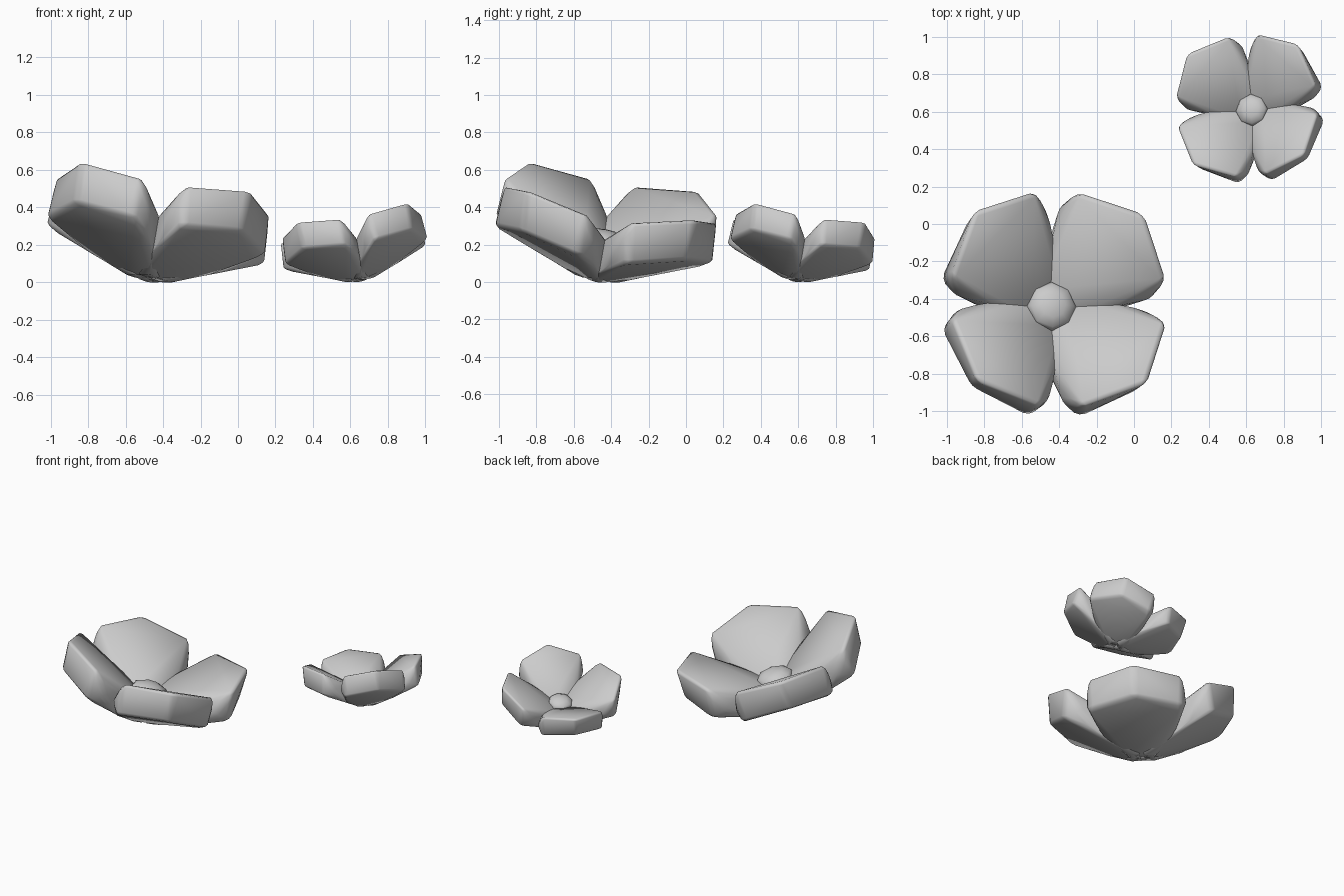
import bpy, bmesh, math
from mathutils import Matrix, Vector

if "Cube" in bpy.data.objects:
    bpy.data.objects.remove(bpy.data.objects["Cube"])

# one half of a petal: (along, across, up); mirrored across its middle
PETAL = [(0.0, 0.09, 0.15), (0.28, 0.275, 0.29), (0.49, 0.335, 0.43), (0.65, 0.0, 0.485),
         (0.64, 0.0, 0.26), (0.52, 0.325, 0.21), (0.40, 0.345, 0.26),
         (0.27, 0.26, 0.10), (0.08, 0.09, 0.0), (0.0, 0.09, 0.0)]


def finish(bm, name, matrix):
    bm.normal_update()
    me = bpy.data.meshes.new(name)
    bm.to_mesh(me)
    bm.free()
    ob = bpy.data.objects.new(name, me)
    ob.matrix_world = matrix
    bpy.context.collection.objects.link(ob)
    for p in me.polygons:
        p.use_smooth = True
    return ob


def petal(name, matrix):
    # thick faceted wedge with softened edges
    bm = bmesh.new()
    for x, y, z in PETAL:
        for s in ((1, -1) if y else (1,)):
            bm.verts.new((x, s * y, z))
    bmesh.ops.convex_hull(bm, input=bm.verts[:])
    bmesh.ops.dissolve_limit(bm, angle_limit=math.radians(4),
                             verts=bm.verts[:], edges=bm.edges[:])
    ob = finish(bm, name, matrix)
    bev = ob.modifiers.new("soft_edges", 'BEVEL')
    bev.width = 0.03
    bev.segments = 2
    bev.limit_method = 'ANGLE'
    bev.angle_limit = math.radians(35)


def flower(name, loc, scale, turn):
    tilt = Matrix.Rotation(math.radians(14), 4, Vector((-1, 1, 0)).normalized())
    base = (Matrix.Translation(loc) @ Matrix.Rotation(math.radians(turn), 4, 'Z')
            @ tilt @ Matrix.Scale(scale, 4))
    for i in range(4):
        petal(f"{name}_petal_{i + 1}",
              base @ Matrix.Rotation(math.radians(45 + 90 * i), 4, 'Z'))
    # low eight-sided centre button
    bm = bmesh.new()
    bmesh.ops.create_uvsphere(bm, u_segments=8, v_segments=6, radius=0.135)
    bmesh.ops.scale(bm, vec=(1, 1, 0.5), verts=bm.verts)
    bmesh.ops.translate(bm, vec=(0, 0, 0.2), verts=bm.verts)
    finish(bm, f"{name}_centre", base)


flower("large_flower", (-0.475, -0.475, 0.02), 1.0, 0)
flower("small_flower", (0.653, 0.587, 0.015), 0.655, 94)
